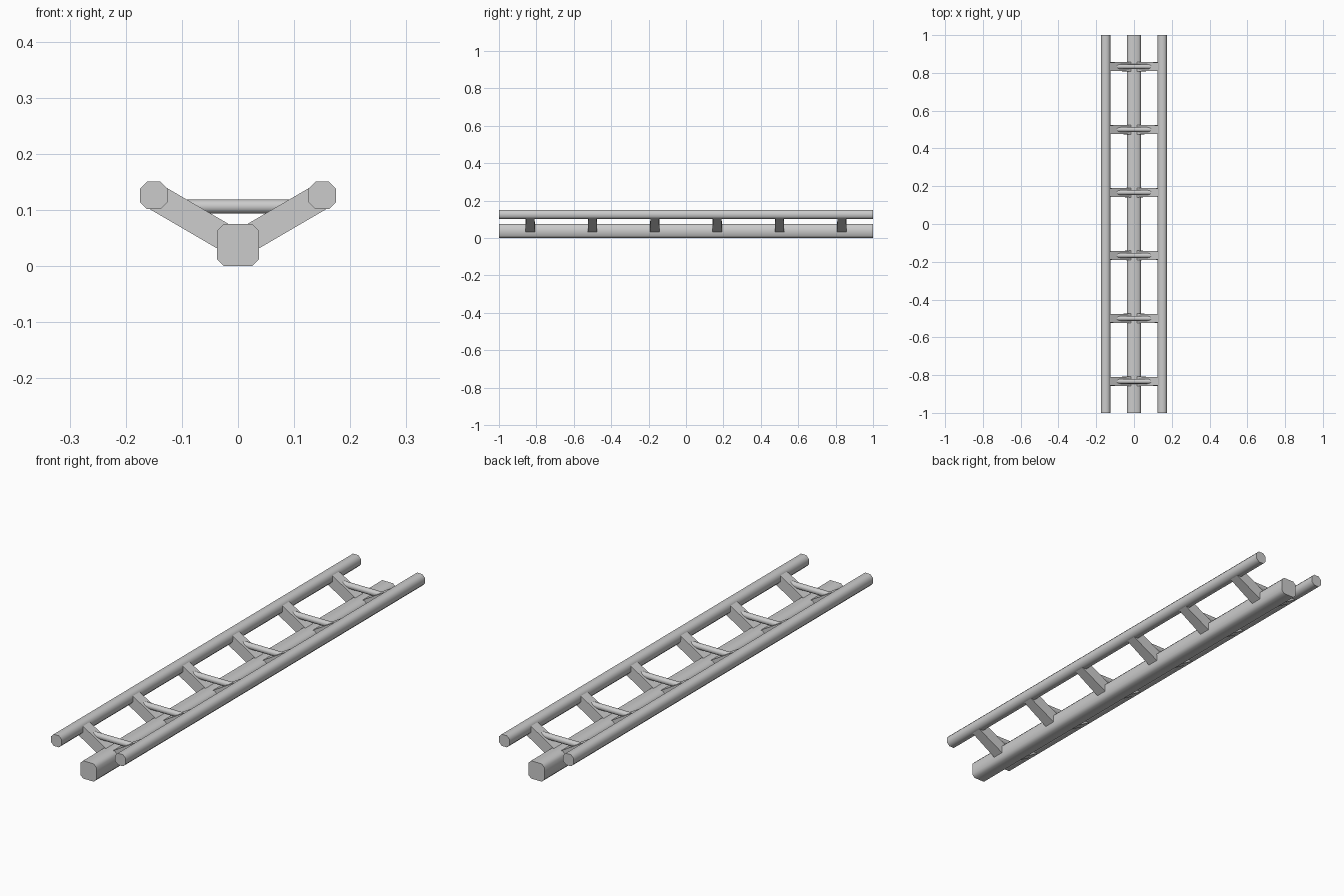
import bpy, bmesh, math
from mathutils import Matrix, Vector

if "Cube" in bpy.data.objects:
    bpy.data.objects.remove(bpy.data.objects["Cube"])


def finish(bm, name, smooth=None):
    bmesh.ops.recalc_face_normals(bm, faces=bm.faces[:])
    mesh = bpy.data.meshes.new(name)
    bm.to_mesh(mesh)
    bm.free()
    obj = bpy.data.objects.new(name, mesh)
    bpy.context.collection.objects.link(obj)
    if smooth:
        bpy.ops.object.select_all(action='DESELECT')
        obj.select_set(True)
        bpy.context.view_layer.objects.active = obj
        bpy.ops.object.shade_smooth_by_angle(angle=math.radians(smooth))
    return obj


def chamfered_bar(name, x, z, size, chamfer=0.0125):
    """Square bar along y with its four long edges chamfered."""
    bm = bmesh.new()
    h, c = size / 2, size / 2 - chamfer
    profile = [(h, -c), (h, c), (c, h), (-c, h), (-h, c), (-h, -c), (-c, -h), (c, -h)]
    face = bm.faces.new([bm.verts.new((x + px, -1, z + pz)) for px, pz in profile])
    ext = bmesh.ops.extrude_face_region(bm, geom=[face])
    verts = [g for g in ext["geom"] if isinstance(g, bmesh.types.BMVert)]
    bmesh.ops.translate(bm, verts=verts, vec=(0, 2, 0))
    if face.is_valid is False or len(bm.faces) < 10:
        bm.faces.new([v for v in bm.verts if v.co.y < 0])
    return finish(bm, name, 50)


def strut(name, side, y):
    """Slanted box from the beam centre to a rail centre, slightly narrower at the rail."""
    lo, hi = Vector((0, y, 0.0375)), Vector((side * 0.15, y, 0.125))
    d = (hi - lo).normalized()
    n = Vector((-d.z, 0, d.x)) * 0.024
    bm = bmesh.new()
    bmesh.ops.create_cube(bm, size=2)
    for v in bm.verts:
        end, half = (hi, 0.022) if v.co.x > 0 else (lo, 0.026)
        v.co = end + n * v.co.z + Vector((0, half * v.co.y, 0))
    return finish(bm, name)


# Main beam and the two side rails
chamfered_bar("main_beam", 0, 0.0375, 0.075)
for side, label in ((-1, "left"), (1, "right")):
    chamfered_bar(f"{label}_rail", side * 0.15, 0.126, 0.049)

# Six frames: two slanted struts and a round cross rod each
for i in range(6):
    y = (i - 2.5) / 3
    for side, label in ((-1, "left"), (1, "right")):
        strut(f"{label}_strut_{i + 1}", side, y)
    bm = bmesh.new()
    bmesh.ops.create_cone(bm, cap_ends=True, segments=16, radius1=0.0125, radius2=0.0125, depth=0.23,
                          matrix=Matrix.Translation((0, y, 0.106)) @ Matrix.Rotation(math.pi / 2, 4, 'Y'))
    finish(bm, f"cross_rod_{i + 1}", 50)
